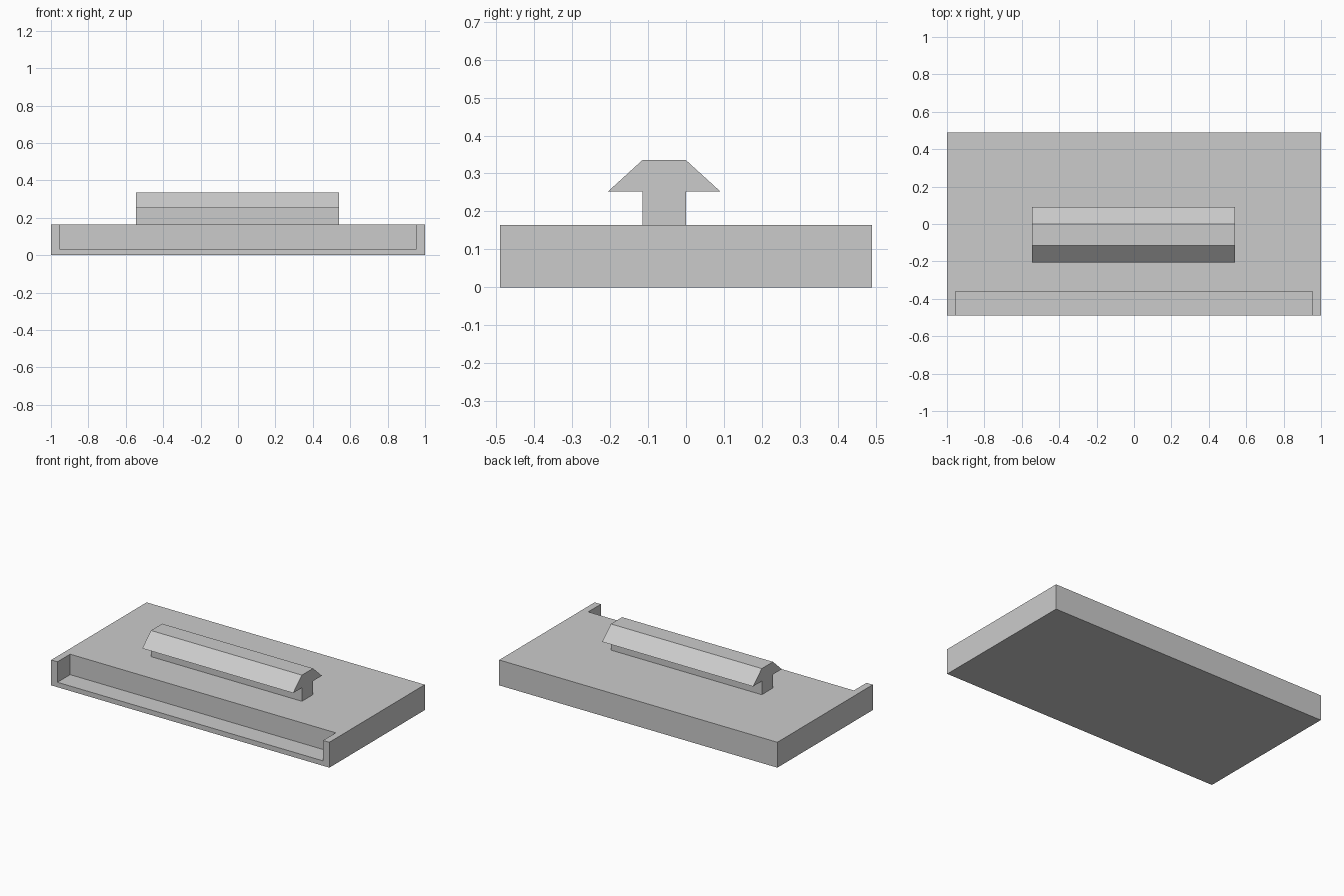
import bpy

cube = bpy.data.objects.get("Cube")
if cube:
    bpy.data.objects.remove(cube, do_unlink=True)

grey = bpy.data.materials.new("light grey")
grey.use_nodes = True
COLOUR = (0.6, 0.6, 0.6, 1)
grey.diffuse_color = COLOUR
grey.node_tree.nodes["Principled BSDF"].inputs["Base Color"].default_value = COLOUR


def prism(name, profile, start, end, axis):
    """Extrude a closed 2D profile along x (profile is y, z) or z (profile is x, y)."""
    n = len(profile)
    place = (lambda a, b, t: (t, a, b)) if axis == "x" else (lambda a, b, t: (a, b, t))
    verts = [place(a, b, t) for t in (start, end) for a, b in profile]
    faces = [tuple(reversed(range(n))), tuple(range(n, 2 * n))]
    faces += [(i, (i + 1) % n, n + (i + 1) % n, n + i) for i in range(n)]
    mesh = bpy.data.meshes.new(name)
    mesh.from_pydata(verts, [], faces)
    mesh.materials.append(grey)
    obj = bpy.data.objects.new(name, mesh)
    bpy.context.collection.objects.link(obj)
    return obj


# Base dimensions
W, D, TOP = 1.0, 0.49, 0.165
INNER, STEP, FLOOR = 0.955, -0.36, 0.032

# Thin floor slab under everything
prism("base_floor", [(-W, -D), (W, -D), (W, D), (-W, D)], 0, FLOOR, "z")

# Upper body, with a long recess open at the front between two end walls
prism("base_body", [(-W, -D), (-INNER, -D), (-INNER, STEP), (INNER, STEP),
                    (INNER, -D), (W, -D), (W, D), (-W, D)], FLOOR, TOP, "z")

# Raised rail with an arrow-shaped section
stem = (-0.115, 0.0)
eave, ridge, overhang = 0.253, 0.335, 0.09
prism("top_rail", [(stem[0], TOP), (stem[1], TOP), (stem[1], eave),
                   (stem[1] + overhang, eave), (stem[1], ridge), (stem[0], ridge),
                   (stem[0] - overhang, eave), (stem[0], eave)], -0.545, 0.54, "x")
